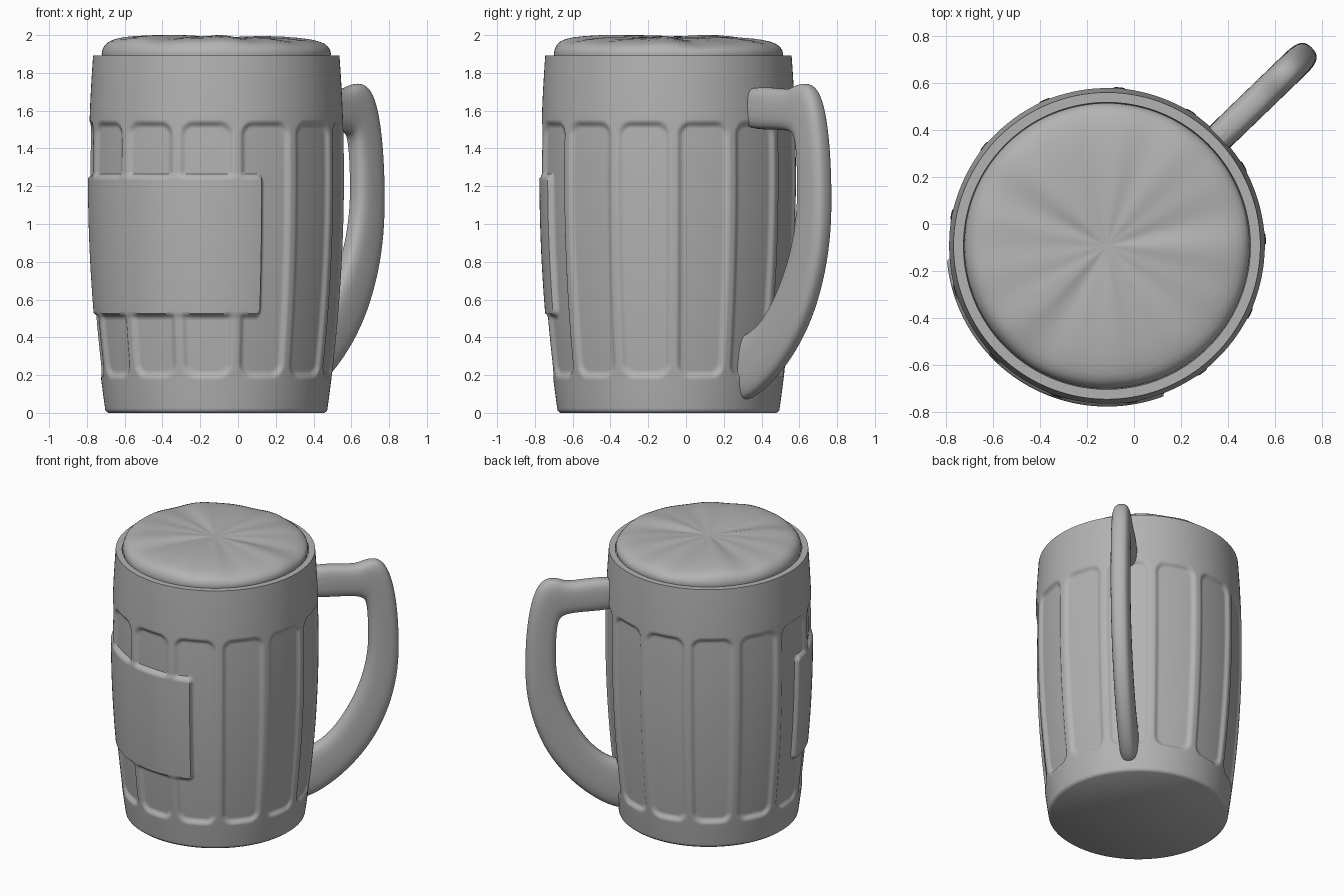
import bpy
import bmesh
from math import sin, cos, pi, radians, degrees, copysign
from mathutils import Vector

cube = bpy.data.objects.get("Cube")
if cube:
    bpy.data.objects.remove(cube)

AXIS = Vector((-0.115, -0.093, 0))   # centre line of the mug
HANDLE = radians(134)                # handle bearing, counted from the front
FLUTES = 13
STEP = 2 * pi / FLUTES

grey = bpy.data.materials.new("light_grey")
grey.use_nodes = True
colour = (0.45, 0.45, 0.45, 1)
grey.diffuse_color = colour
grey.node_tree.nodes["Principled BSDF"].inputs["Base Color"].default_value = colour


def polar(r, bearing, z):
    return AXIS + Vector((r * sin(bearing), -r * cos(bearing), z))


def smooth(t):
    t = min(max(t, 0), 1)
    return t * t * (3 - 2 * t)


def inside(u, v, half_u, half_v, corner):
    """Distance inside the edge of a rounded rectangle."""
    a, b = abs(u) - half_u + corner, abs(v) - half_v + corner
    return corner - Vector((max(a, 0), max(b, 0))).length - min(max(a, b), 0)


def skin(name, rings):
    """Join closed rings of points into a capped, smooth object."""
    bm = bmesh.new()
    loops = [[bm.verts.new(p) for p in ring] for ring in rings]
    n = len(loops[0])
    for a, b in zip(loops, loops[1:]):
        for i in range(n):
            j = (i + 1) % n
            bm.faces.new((a[i], a[j], b[j], b[i]))
    bm.faces.new(loops[0][::-1])
    bm.faces.new(loops[-1])
    bmesh.ops.recalc_face_normals(bm, faces=bm.faces)
    mesh = bpy.data.meshes.new(name)
    bm.to_mesh(mesh)
    bm.free()
    mesh.materials.append(grey)
    obj = bpy.data.objects.new(name, mesh)
    bpy.context.collection.objects.link(obj)
    bpy.ops.object.select_all(action='DESELECT')
    obj.select_set(True)
    bpy.context.view_layer.objects.active = obj
    bpy.ops.object.shade_smooth_by_angle(angle=radians(50))
    return obj


def body_radius(z):
    return 0.676 - 0.058 * (z - 1.25) ** 2


def wall_radius(bearing, z):
    """Barrel wall with recessed flutes and a raised blank panel."""
    r = body_radius(z)
    u = (bearing - HANDLE + STEP / 2) % STEP - STEP / 2
    half = STEP * 0.45
    flute = smooth(inside(u * r, z - 0.865, half * r, 0.68, 0.075) / 0.03)
    depth = flute * (0.015 + 0.009 * (1 - (u / half) ** 2))
    v = (bearing + radians(32) + pi) % (2 * pi) - pi
    panel = smooth(inside(v * r, z - 0.885, radians(54) * r, 0.378, 0.035) / 0.016)
    return r - depth + panel * (depth + 0.007)


# Mug body: barrel wall, rim and bottom
COLS, ROWS, TOP = FLUTES * 32, 150, 1.893
bearings = [HANDLE + 2 * pi * i / COLS for i in range(COLS)]


def circle(r, z):
    return [polar(r, b, z) for b in bearings]


rings = [circle(0.572, 0)]
for k in range(ROWS + 1):
    z = 0.012 + (TOP - 0.012) * k / ROWS
    rings.append([polar(wall_radius(b, z), b, z) for b in bearings])
rings += [circle(0.61, TOP), circle(0.606, TOP - 0.03)]
skin("mug_body", rings)

# Foam: domed cap with soft radial creases
rim = [(0.6, 1.865), (0.607, 1.9), (0.603, 1.92), (0.592, 1.94), (0.572, 1.956),
       (0.545, 1.967), (0.5, 1.977), (0.44, 1.984), (0.36, 1.989), (0.26, 1.991),
       (0.16, 1.99), (0.08, 1.987), (0.02, 1.985)]


def foam_point(r, z, b):
    ripple = sin(5 * b + 1) + 0.7 * sin(8 * b + 2.2) + 0.6 * sin(13 * b)
    lift = smooth((z - 1.9) / 0.07)
    z += lift * (0.0045 * ripple * smooth(r / 0.25) - 0.012 * r / 0.6 * sin(b - 0.5))
    return polar(r, b, min(z, 2.0))


skin("foam", [[foam_point(r, z, 2 * pi * i / 128) for i in range(128)] for r, z in rim])

# Handle: rounded section swept between an inner and an outer edge
inner = [(0.55, 1.50), (0.8, 1.50), (0.92, 1.495), (0.97, 1.48), (0.995, 1.45),
         (1.005, 1.39), (1.01, 1.31), (1.012, 1.2), (1.01, 1.1), (0.99, 0.97),
         (0.945, 0.82), (0.87, 0.67), (0.79, 0.55), (0.70, 0.46), (0.6, 0.41), (0.5, 0.39)]
outer = [(0.55, 1.73), (0.8, 1.725), (0.93, 1.71), (0.985, 1.737), (1.06, 1.752),
         (1.125, 1.71), (1.175, 1.58), (1.205, 1.38), (1.215, 1.15), (1.21, 0.95),
         (1.17, 0.74), (1.09, 0.53), (0.98, 0.36), (0.84, 0.21), (0.66, 0.08), (0.5, 0.04)]
side = Vector((cos(HANDLE), sin(HANDLE), 0))


def section(a, b):
    p, q = polar(a[0], HANDLE, a[1]), polar(b[0], HANDLE, b[1])
    ring = []
    for i in range(20):
        c, s = cos(2 * pi * i / 20), sin(2 * pi * i / 20)
        along = copysign(abs(c) ** 0.7, c)
        across = copysign(abs(s) ** 0.7, s)
        ring.append((p + q) / 2 + (q - p) / 2 * along + side * 0.064 * across)
    return ring


handle = skin("handle", [section(a, b) for a, b in zip(inner, outer)])
subdivision = handle.modifiers.new("Subdivision", 'SUBSURF')
subdivision.levels = subdivision.render_levels = 2
